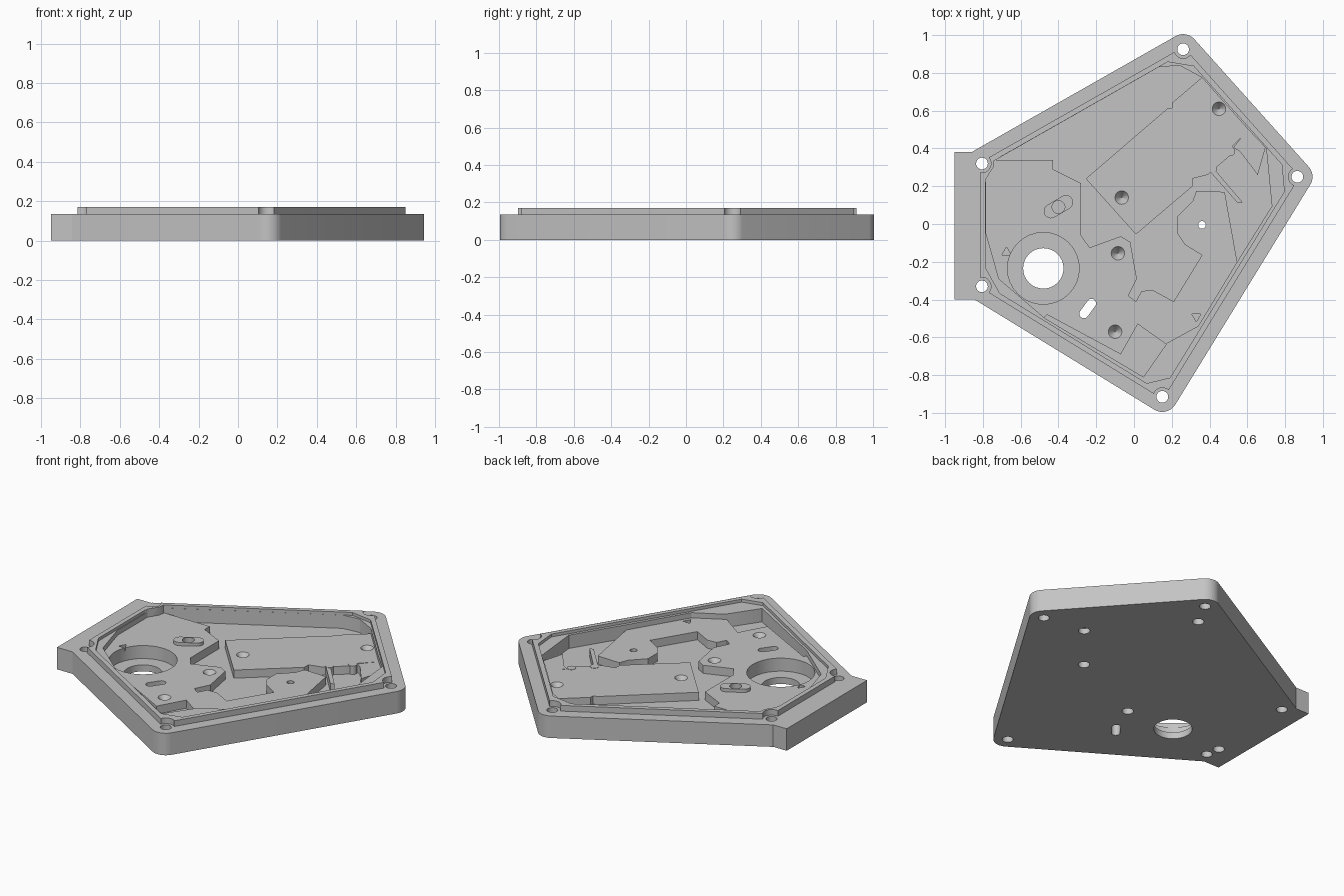
import bpy, bmesh
from math import pi, cos, sin, atan2
from mathutils import Vector

cube = bpy.data.objects.get("Cube")
if cube:
    bpy.data.objects.remove(cube, do_unlink=True)

grey = bpy.data.materials.new("machined grey")
grey.use_nodes = True
tone = (0.55, 0.55, 0.55, 1)
grey.diffuse_color = tone
grey.node_tree.nodes["Principled BSDF"].inputs["Base Color"].default_value = tone

FLOOR, DECK, LEDGE, SHOULDER, TOP = 0.07, 0.12, 0.152, 0.135, 0.17
SCREWS = [Vector(p) for p in ((0.26, 0.925), (-0.805, 0.32), (-0.805, -0.33),
                              (0.15, -0.915), (0.865, 0.25))]


def finish(name, bm):
    bmesh.ops.recalc_face_normals(bm, faces=bm.faces)
    mesh = bpy.data.meshes.new(name)
    bm.to_mesh(mesh)
    bm.free()
    mesh.materials.append(grey)
    ob = bpy.data.objects.new(name, mesh)
    bpy.context.collection.objects.link(ob)
    return ob


def prism(name, outline, z0, z1):
    bm = bmesh.new()
    face = bm.faces.new([bm.verts.new((p[0], p[1], z0)) for p in outline])
    top = bmesh.ops.extrude_face_region(bm, geom=[face])["geom"]
    bmesh.ops.translate(bm, vec=(0, 0, z1 - z0),
                        verts=[v for v in top if isinstance(v, bmesh.types.BMVert)])
    return finish(name, bm)


def cone(name, x, y, r0, r1, z0, z1, n=32):
    bm = bmesh.new()
    bmesh.ops.create_cone(bm, cap_ends=True, segments=n, radius1=r0, radius2=r1, depth=z1 - z0)
    bmesh.ops.translate(bm, vec=(x, y, (z0 + z1) / 2), verts=bm.verts)
    return finish(name, bm)


def cylinder(name, x, y, r, z0, z1):
    return cone(name, x, y, r, r, z0, z1)


def pill(a, b, r, n=10):
    """Outline of a slot between two centres."""
    t = atan2(b[1] - a[1], b[0] - a[0])
    pts = []
    for c, start in ((b, t - pi / 2), (a, t + pi / 2)):
        pts += [(c[0] + r * cos(start + pi * i / n), c[1] + r * sin(start + pi * i / n))
                for i in range(n + 1)]
    return pts


def boolean(targets, tool, mode="DIFFERENCE"):
    """Apply one boolean to every target, then drop the tool."""
    for ob in targets:
        mod = ob.modifiers.new("cut", "BOOLEAN")
        mod.operation, mod.solver, mod.object = mode, "EXACT", tool
        bpy.context.view_layer.objects.active = ob
        bpy.ops.object.modifier_apply(modifier=mod.name)
    bpy.data.objects.remove(tool, do_unlink=True)


def edge_normal(a, b):
    d = (b - a).normalized()
    return Vector((d.y, -d.x))


def five_sides(offset, cut=0.0, arc=0):
    """Outline through the screws, offset outwards, with rounded or trimmed corners."""
    pts = []
    for i, p in enumerate(SCREWS):
        prev, nxt = SCREWS[i - 1], SCREWS[(i + 1) % 5]
        n0, n1 = edge_normal(prev, p), edge_normal(p, nxt)
        if arc:
            a0 = atan2(n0.y, n0.x)
            turn = (atan2(n1.y, n1.x) - a0) % (2 * pi)
            pts += [p + offset * Vector((cos(a0 + turn * k / arc), sin(a0 + turn * k / arc)))
                    for k in range(arc + 1)]
            continue
        corner = p + (n0 + n1) * offset / (1 + n0.dot(n1))
        if cut:
            pts += [corner + (prev - p).normalized() * cut, corner + (nxt - p).normalized() * cut]
        else:
            pts.append(corner)
    return pts


# Case: rounded five-sided block with a side tab
case = prism("case", five_sides(0.08, arc=10), 0, SHOULDER)
tab = [(-0.95, -0.4), (-0.82, -0.4), (-0.82, 0.38), (-0.95, 0.38)]
boolean([case], prism("tab", tab, 0, SHOULDER), "UNION")

# Raised lip, relieved around each screw
lip = prism("lip", five_sides(0.01), 0.1, TOP)
for s in SCREWS:
    boolean([lip], cylinder("relief", s.x, s.y, 0.048, 0.05, 0.2))
boolean([case], lip, "UNION")

# Ledge and main pocket
boolean([case], prism("ledge", five_sides(-0.018, cut=0.09), LEDGE, 0.2))
pocket = [(0.13, 0.83), (0.24, 0.84), (0.36, 0.775), (0.6, 0.505), (0.7, 0.4), (0.73, 0.095),
          (0.54, -0.21), (0.34, -0.54), (0.175, -0.63), (0.05, -0.81), (-0.47, -0.5),
          (-0.715, -0.29), (-0.783, -0.05), (-0.783, 0.24), (-0.745, 0.3), (-0.74, 0.335)]
boolean([case], prism("pocket", pocket, FLOOR, 0.22))

# Raised deck wrapping the pocket
deck = prism("deck", [
    (-0.795, 0.25), (-0.75, 0.34), (-0.43, 0.34), (-0.43, 0.29), (-0.28, 0.215), (-0.28, -0.06),
    (-0.235, -0.125), (-0.07, -0.065), (-0.02, -0.095), (0.015, -0.29), (-0.03, -0.38),
    (0.01, -0.41), (0.04, -0.355), (0.1, -0.35), (0.21, -0.41), (0.36, -0.165), (0.27, -0.11),
    (0.23, -0.05), (0.23, 0.04), (0.31, 0.12), (0.33, 0.175), (0.48, 0.17), (0.55, -0.22),
    (0.35, -0.55), (0.175, -0.64), (0.02, -0.53), (-0.07, -0.69), (-0.46, -0.48),
    (-0.49, -0.51), (-0.725, -0.295), (-0.795, -0.05)], 0.055, DECK)

# Raised board seat and side wedge
board = prism("board_seat", [
    (-0.255, 0.24), (0.01, -0.055), (0.31, 0.2), (0.31, 0.24), (0.39, 0.26), (0.53, 0.38),
    (0.52, 0.41), (0.62, 0.51), (0.37, 0.785), (0.2, 0.64), (0.2, 0.615), (0.175, 0.61)],
    0.055, DECK)
wedge = prism("side_wedge", [(0.525, 0.405), (0.56, 0.385), (0.655, 0.26), (0.695, 0.4),
                             (0.71, 0.41), (0.615, 0.515)], 0.055, DECK - 0.001)

# Posts, bar and oval boss
parts = [case, deck, board, wedge]
for x, y in ((0.51, 0.385), (0.415, 0.295)):
    parts.append(cylinder("post", x, y, 0.025, 0.055, DECK + 0.002))
parts.append(prism("bar", [(0.4, 0.28), (0.55, 0.11), (0.575, 0.115), (0.43, 0.285)], 0.055, DECK))
boss = prism("oval_boss", pill((-0.44, 0.068), (-0.36, 0.115), 0.038), 0.1, DECK + 0.02)
parts.append(boss)
boolean([boss, deck], cylinder("boss_hole", -0.4, 0.09, 0.034, 0.085, 0.2))

# Large stepped bore and through slot
boolean([case, deck], cylinder("bore", -0.48, -0.235, 0.19, 0.04, 0.3))
boolean([case], cylinder("bore_through", -0.48, -0.235, 0.107, -0.1, 0.3))
boolean([case, deck], prism("slot", pill((-0.225, -0.42), (-0.265, -0.475), 0.024), -0.1, 0.3))

# Screw holes, pilot hole and blind holes underneath
for s in SCREWS:
    boolean([case], cylinder("screw_hole", s.x, s.y, 0.031, -0.1, 0.3))
boolean([case, deck], cylinder("pilot", 0.36, -0.005, 0.02, -0.1, 0.3))
for x, y in ((0.36, -0.005), (0.6, 0.284), (-0.16, -0.245), (0.18, 0.77), (-0.82, -0.243)):
    boolean([case], cylinder("blind_hole", x, y, 0.032, -0.1, 0.035))

# Conical dimples on the raised seats
for x, y, host in ((0.45, 0.61, board), (-0.065, 0.14, board),
                   (-0.085, -0.155, deck), (-0.1, -0.57, deck)):
    boolean([host], cone("dimple", x, y, 0.001, 0.038, DECK - 0.045, DECK + 0.003))

# Small triangular marks
for x, y, turn in ((-0.675, -0.15, pi / 2), (0.33, -0.49, -pi / 2)):
    tri = [(x + 0.028 * cos(turn + k * 2 * pi / 3), y + 0.028 * sin(turn + k * 2 * pi / 3))
           for k in range(3)]
    boolean([deck], prism("mark", tri, DECK - 0.02, 0.2))

# Smooth round walls, crisp edges
bpy.ops.object.select_all(action="DESELECT")
for ob in parts:
    ob.select_set(True)
bpy.context.view_layer.objects.active = case
bpy.ops.object.shade_smooth_by_angle(angle=pi / 6)
